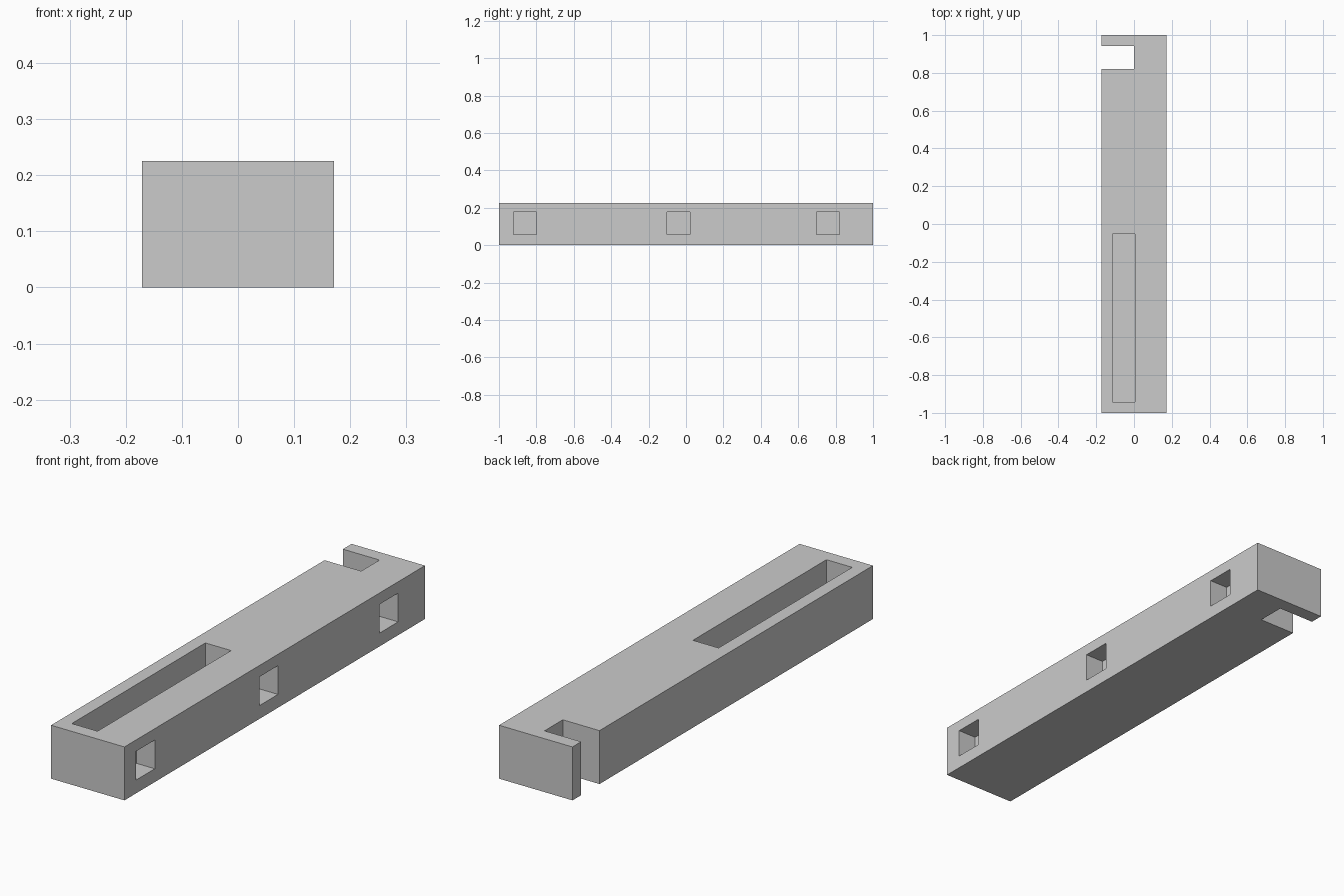
import bpy

if "Cube" in bpy.data.objects:
    bpy.data.objects.remove(bpy.data.objects["Cube"], do_unlink=True)

# Single grey material
grey = bpy.data.materials.new("plain_grey")
grey.use_nodes = True
colour = (0.6, 0.6, 0.6, 1)
grey.diffuse_color = colour
grey.node_tree.nodes["Principled BSDF"].inputs["Base Color"].default_value = colour


def box(name, low, high):
    """Axis-aligned box between two corners."""
    centre = [(a + b) / 2 for a, b in zip(low, high)]
    bpy.ops.mesh.primitive_cube_add(size=1, location=centre)
    obj = bpy.context.object
    obj.name = name
    obj.scale = [b - a for a, b in zip(low, high)]
    bpy.ops.object.transform_apply(location=True, rotation=False, scale=True)
    obj.data.materials.append(grey)
    return obj


W, H = 0.171, 0.225   # half width and height of the bar
OVER = 0.05           # cutter overshoot
bar = box("slotted_bar", (-W, -1, 0), (W, 1, H))

# Open notch through the -x edge, long blind slot in the top
cutters = [
    box("notch_cutter", (-W - OVER, 0.82, -OVER), (0, 0.942, H + OVER)),
    box("slot_cutter", (-0.115, -0.942, H - 0.12), (0.005, -0.053, H + OVER)),
]
# Three blind square sockets in the +x side
for y in (-0.86, -0.04, 0.76):
    cutters.append(box("socket_cutter", (W - 0.086, y - 0.062, 0.056),
                       (W + OVER, y + 0.062, 0.177)))

# Cut the openings
bpy.context.view_layer.objects.active = bar
for cutter in cutters:
    mod = bar.modifiers.new(cutter.name, "BOOLEAN")
    mod.operation = "DIFFERENCE"
    mod.solver = "EXACT"
    mod.object = cutter
    bpy.ops.object.modifier_apply(modifier=mod.name)
    bpy.data.objects.remove(cutter, do_unlink=True)
